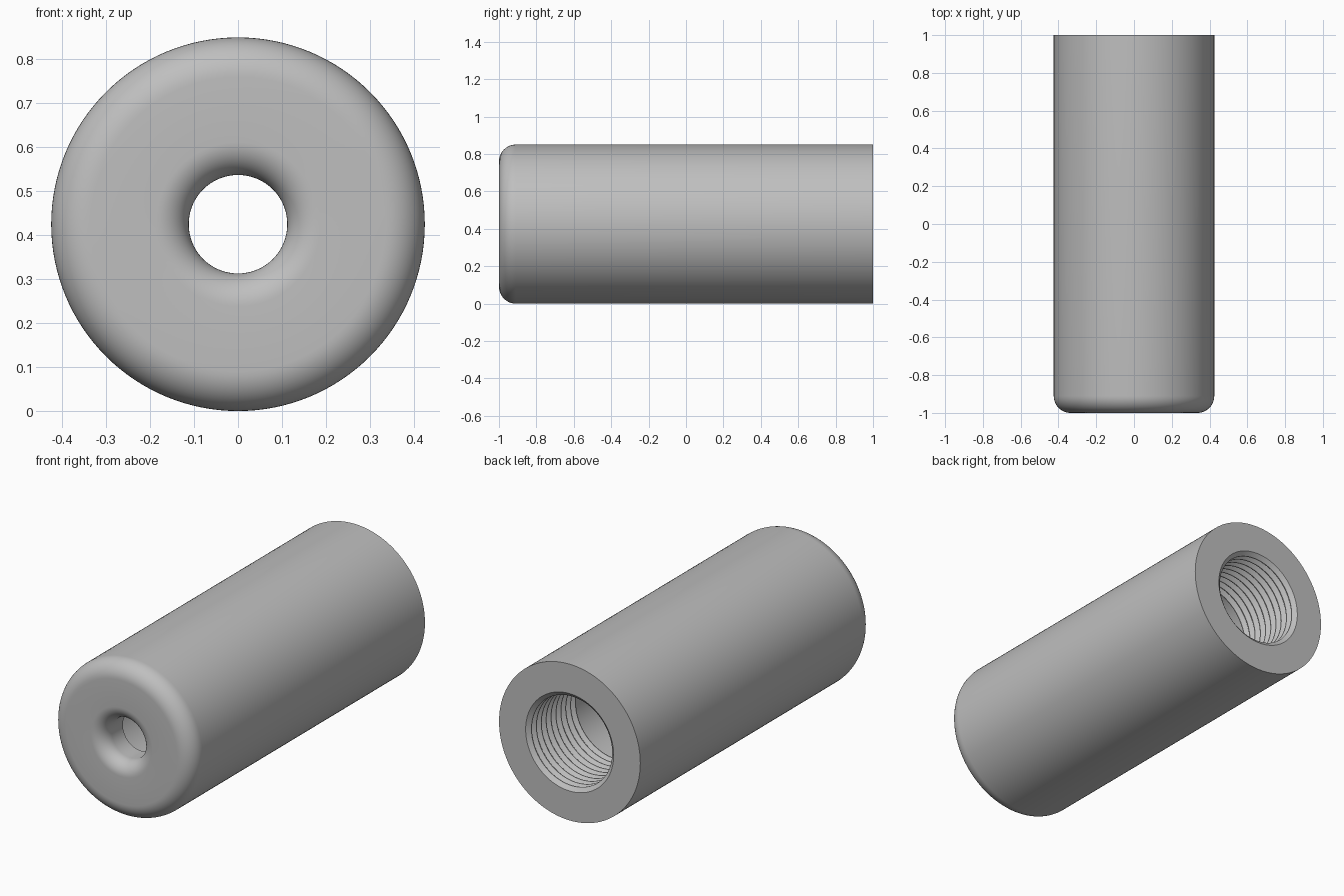
import bpy
import bmesh
from math import sin, cos, pi
from mathutils import Vector

if "Cube" in bpy.data.objects:
    bpy.data.objects.remove(bpy.data.objects["Cube"], do_unlink=True)

RADIUS = 0.425        # outer radius of the sleeve
ROUND = 0.09          # rounding of the outer front rim
HOLE = 0.112          # small front hole
FLARE = 0.075         # rounded mouth of the front hole
WALL = 0.17           # thickness of the front wall
BORE = 0.265          # large rear bore
THREAD_DEPTH = 0.022
PITCH = 0.042
TURNS = 10
STEPS = 128


def arc(cr, cy, radius, start, end, count=12):
    """Points (radius, y) along a circular arc."""
    angles = [start + (end - start) * i / count for i in range(count + 1)]
    return [(cr + radius * cos(a), cy + radius * sin(a)) for a in angles]


def revolve(name, profile, material):
    """Spin a closed (radius, y) profile about the horizontal y axis."""
    bm = bmesh.new()
    verts = [bm.verts.new((r, y, RADIUS)) for r, y in profile]
    edges = [bm.edges.new((v, verts[(i + 1) % len(verts)]))
             for i, v in enumerate(verts)]
    bmesh.ops.spin(bm, geom=verts + edges, cent=(0, 0, RADIUS),
                   axis=Vector((0, 1, 0)), angle=2 * pi, steps=STEPS,
                   use_merge=True)
    bmesh.ops.remove_doubles(bm, verts=bm.verts[:], dist=0.0001)
    bmesh.ops.recalc_face_normals(bm, faces=bm.faces[:])
    mesh = bpy.data.meshes.new(name)
    bm.to_mesh(mesh)
    bm.free()
    mesh.materials.append(material)
    obj = bpy.data.objects.new(name, mesh)
    bpy.context.collection.objects.link(obj)
    bpy.ops.object.select_all(action="DESELECT")
    obj.select_set(True)
    bpy.context.view_layer.objects.active = obj
    bpy.ops.object.shade_smooth_by_angle(angle=pi / 6)
    return obj


grey = bpy.data.materials.new("plain grey")
grey.use_nodes = True
grey.diffuse_color = (0.52, 0.52, 0.52, 1)
grey.node_tree.nodes["Principled BSDF"].inputs["Base Color"].default_value = grey.diffuse_color

# Outer wall, rounded front rim and flared front hole
profile = [(RADIUS, 1)]
profile += arc(RADIUS - ROUND, -1 + ROUND, ROUND, 0, -pi / 2)
profile += arc(HOLE + FLARE, -1 + FLARE, FLARE, -pi / 2, -pi)

# Inner face of the front wall and smooth part of the bore
profile += [(HOLE, -1 + WALL), (BORE, -1 + WALL)]

# Thread teeth running out to the open back
first = 1 - PITCH * TURNS
for i in range(TURNS):
    y = first + i * PITCH
    profile += [(BORE, y), (BORE - THREAD_DEPTH, y + PITCH * 0.45),
                (BORE - THREAD_DEPTH, y + PITCH * 0.55)]
profile.append((BORE, 1))

revolve("threaded_sleeve", profile, grey)
